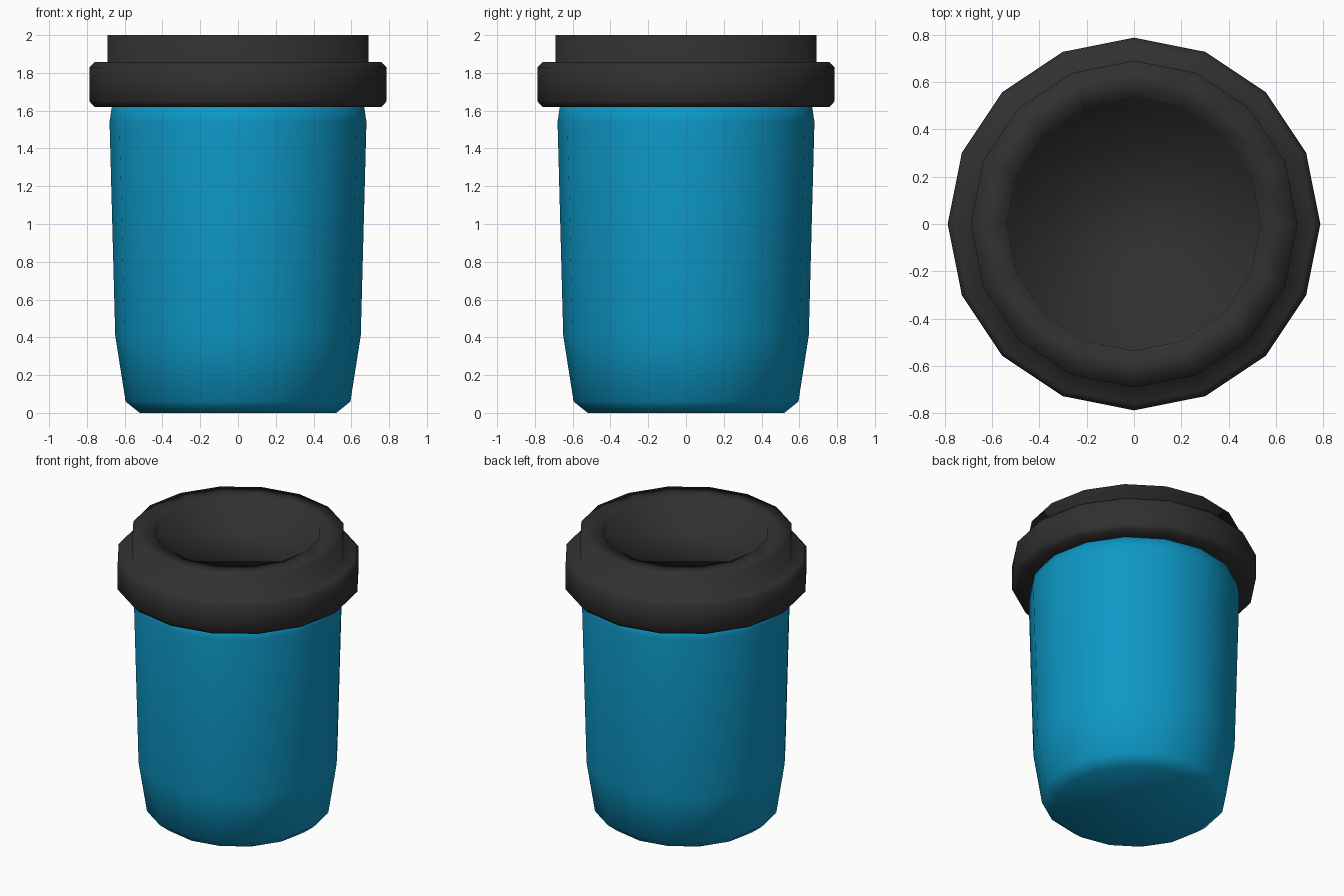
import bpy, bmesh, math

if "Cube" in bpy.data.objects:
    bpy.data.objects.remove(bpy.data.objects["Cube"])

SIDES = 16

def material(name, rgb):
    m = bpy.data.materials.new(name)
    m.diffuse_color = (*rgb, 1)
    m.use_nodes = True
    m.node_tree.nodes["Principled BSDF"].inputs["Base Color"].default_value = m.diffuse_color
    return m

def lathe(name, profile, mat):
    """Revolve (radius, z) points and close both ends with flat caps."""
    bm = bmesh.new()
    rings = []
    for r, z in profile:
        rings.append([bm.verts.new((r * math.cos(2 * math.pi * i / SIDES),
                                    r * math.sin(2 * math.pi * i / SIDES), z))
                      for i in range(SIDES)])
    for a, b in zip(rings, rings[1:]):
        for i in range(SIDES):
            j = (i + 1) % SIDES
            bm.faces.new((a[i], a[j], b[j], b[i]))
    bm.faces.new(rings[0][::-1])
    bm.faces.new(rings[-1])
    for f in bm.faces:
        f.smooth = True
    me = bpy.data.meshes.new(name)
    bm.to_mesh(me)
    bm.free()
    me.materials.append(mat)
    ob = bpy.data.objects.new(name, me)
    bpy.context.collection.objects.link(ob)
    return ob

blue = material("cup blue", (0.004, 0.31, 0.56))
black = material("lid black", (0.03, 0.03, 0.03))

# Tapered cup with a chamfered base
lathe("cup_body", [(0.52, 0), (0.595, 0.06), (0.65, 0.41), (0.68, 1.54), (0.665, 1.64)], blue)

# Lid: wide bevelled rim, raised collar, recessed drinking surface
lathe("lid", [(0.64, 1.62), (0.76, 1.62), (0.787, 1.65), (0.787, 1.83), (0.76, 1.857),
              (0.69, 1.857), (0.69, 2.0), (0.535, 2.0), (0.525, 1.9)], black)
